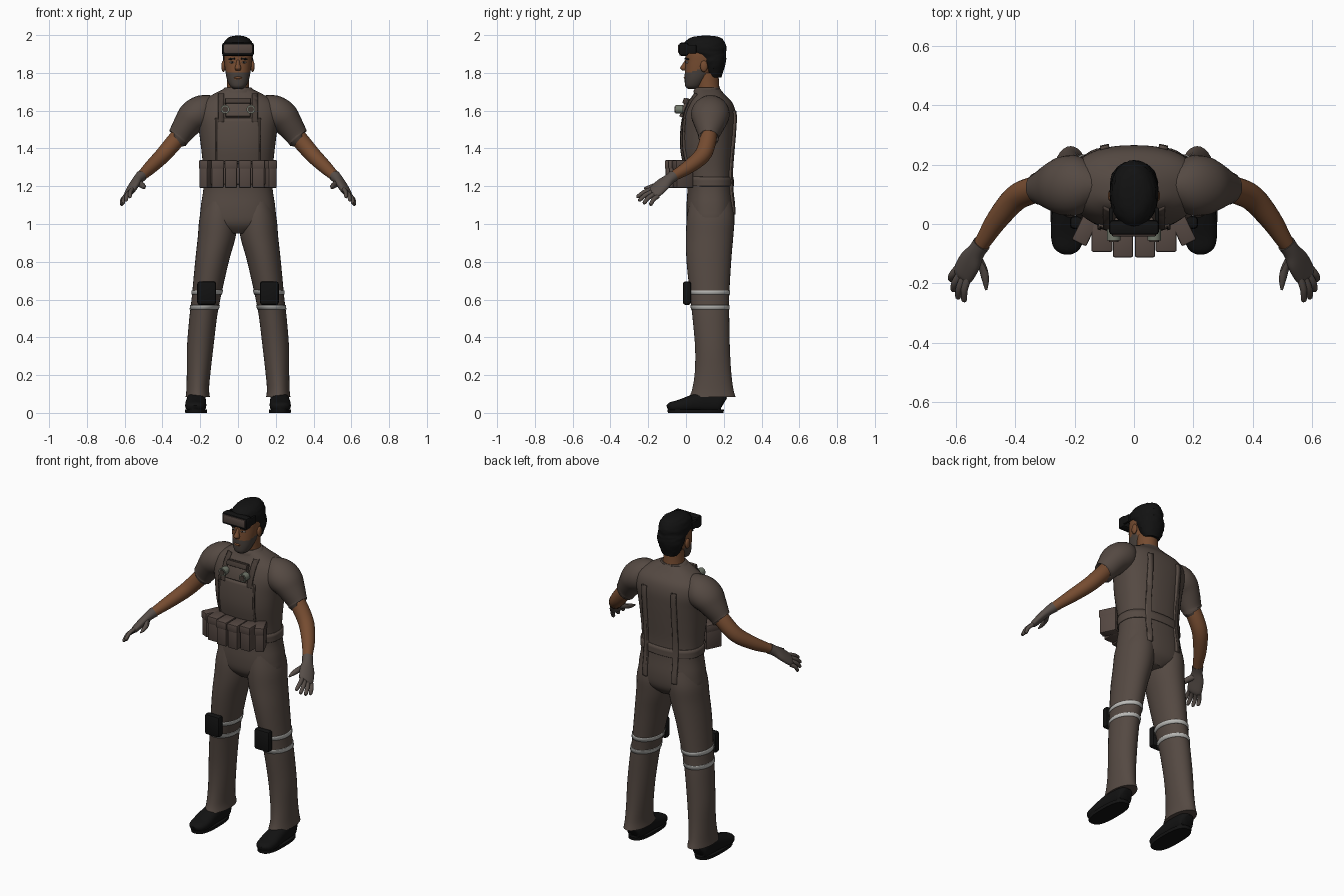
import bpy, bmesh, math, random
from mathutils import Vector, Matrix

random.seed(4)
if "Cube" in bpy.data.objects:
    bpy.data.objects.remove(bpy.data.objects["Cube"])
parts = []


def material(name, *rgb):
    m = bpy.data.materials.new(name)
    m.use_nodes = True
    m.diffuse_color = (*rgb, 1)
    b = m.node_tree.nodes["Principled BSDF"]
    b.inputs["Base Color"].default_value = (*rgb, 1)
    b.inputs["Roughness"].default_value = 0.9
    return m


CLOTH = material("brown cloth", .09, .067, .055)
SEAM = material("dark brown webbing", .06, .044, .036)
POUCH = material("pouch brown", .09, .064, .054)
SKIN = material("skin", .18, .072, .03)
STUBBLE = material("grey stubble", .065, .052, .044)
GLOVE = material("glove grey brown", .095, .076, .066)
BLACK = material("black", .006, .006, .006)
SILVER = material("reflective silver", .5, .5, .48)
LAMP = material("lamp grey green", .17, .19, .15)
EYE = material("eye white", .35, .32, .29)


def finish(name, bm, mat):
    bmesh.ops.recalc_face_normals(bm, faces=bm.faces)
    me = bpy.data.meshes.new(name)
    bm.to_mesh(me)
    bm.free()
    me.materials.append(mat)
    ob = bpy.data.objects.new(name, me)
    bpy.context.collection.objects.link(ob)
    parts.append(ob)
    return ob


def smooth_path(pts, steps):
    """Catmull-Rom through rows of any length."""
    out = []
    for i in range(len(pts) - 1):
        p = [pts[max(0, min(len(pts) - 1, i + k))] for k in (-1, 0, 1, 2)]
        for s in range(steps):
            t = s / steps
            out.append([b + .5 * t * (c - a + t * (2*a - 5*b + 4*c - d + t * (3*(b - c) + d - a)))
                        for a, b, c, d in zip(*p)])
    return out + [list(pts[-1])]


def tube(name, pts, mat, side=1, ref=(1, 0, 0), level=False, sides=24, power=1,
         steps=4, grow=0, cuts=None, rough=0):
    """Loft rows of (x, y, z, half width, half depth); cuts leave a thin shell."""
    rows = smooth_path(pts, steps)
    pos = [Vector((r[0] * side, r[1], r[2])) for r in rows]
    bm = bmesh.new()
    rings = []
    for i, r in enumerate(rows):
        t = pos[min(i + 1, len(pos) - 1)] - pos[max(i - 1, 0)]
        t = Vector((0, 0, 1)) if level else t.normalized()
        u = Vector((ref[0] * side, ref[1], ref[2]))
        u = (u - t * u.dot(t)).normalized()
        v = t.cross(u)
        ring = []
        for k in range(sides):
            a = 2 * math.pi * k / sides
            c, s = math.cos(a), math.sin(a)
            c, s = (math.copysign(abs(q) ** power, q) for q in (c, s))
            g = grow + random.uniform(-rough, rough)
            ring.append(bm.verts.new(pos[i] + u * c * (max(r[3], .002) + g)
                                     + v * s * (max(r[4], .002) + g)))
        rings.append(ring)
    for lo, hi in zip(rings, rings[1:]):
        for k in range(sides):
            n = (k + 1) % sides
            bm.faces.new((lo[k], lo[n], hi[n], hi[k]))
    if not cuts:
        bm.faces.new(rings[0][::-1])
        bm.faces.new(rings[-1])
    for axis, low, high in cuts or ():
        for sign, val in ((-1, low), (1, high)):
            no = Vector([sign if j == axis else 0 for j in range(3)])
            co = Vector([val if j == axis else 0 for j in range(3)])
            bmesh.ops.bisect_plane(bm, geom=bm.verts[:] + bm.edges[:] + bm.faces[:],
                                   plane_co=co, plane_no=no, clear_outer=True)
    ob = finish(name, bm, mat)
    if cuts:
        mod = ob.modifiers.new("thickness", 'SOLIDIFY')
        mod.thickness = grow + .004
        mod.offset = -1
    return ob


def box(name, loc, size, mat, bevel=.006, rot=(0, 0, 0)):
    bm = bmesh.new()
    bmesh.ops.create_cube(bm, size=1)
    bmesh.ops.scale(bm, vec=size, verts=bm.verts)
    bmesh.ops.bevel(bm, geom=bm.edges[:], offset=bevel, segments=2, affect='EDGES', profile=.5)
    ob = finish(name, bm, mat)
    ob.location, ob.rotation_euler = loc, rot
    return ob


def ball(name, loc, size, mat):
    bm = bmesh.new()
    bmesh.ops.create_uvsphere(bm, u_segments=16, v_segments=10, radius=1)
    bmesh.ops.scale(bm, vec=size, verts=bm.verts)
    bmesh.ops.translate(bm, vec=loc, verts=bm.verts)
    return finish(name, bm, mat)


def disc(name, loc, radius, depth, mat):
    bm = bmesh.new()
    bmesh.ops.create_cone(bm, cap_ends=True, segments=20, radius1=radius, radius2=radius, depth=depth)
    bmesh.ops.rotate(bm, matrix=Matrix.Rotation(math.pi / 2, 3, 'X'), verts=bm.verts)
    bmesh.ops.translate(bm, vec=loc, verts=bm.verts)
    return finish(name, bm, mat)


# Torso, with bib, belt and straps cut from slightly larger copies
TORSO = [(0, .13, .95, .06, .08), (0, .13, 1.0, .19, .12), (0, .13, 1.08, .198, .128),
         (0, .128, 1.18, .184, .121), (0, .122, 1.28, .183, .125), (0, .116, 1.4, .195, .14),
         (0, .12, 1.5, .208, .143), (0, .127, 1.58, .222, .137), (0, .13, 1.64, .2, .117),
         (0, .122, 1.685, .135, .083), (0, .115, 1.715, .075, .066)]
body = dict(level=True, sides=48, power=.85)
tube("torso", TORSO, CLOTH, **body)
tube("bib", TORSO, CLOTH, grow=.007, cuts=[(0, -.12, .12), (1, -1, .1), (2, 1.33, 1.56)], **body)
tube("belt", TORSO, CLOTH, grow=.006, cuts=[(2, 1.2, 1.25)], **body)
tube("collar", [(0, .11, 1.695, .092, .072), (0, .112, 1.71, .084, .07),
                (0, .115, 1.722, .07, .064)], CLOTH, level=True)
LEG = [(.213, .14, .085, .064, .122), (.213, .142, .13, .06, .108), (.208, .143, .22, .063, .096),
       (.2, .14, .35, .07, .092), (.185, .132, .5, .073, .097), (.17, .126, .6, .076, .102),
       (.138, .121, .8, .089, .118), (.113, .125, .93, .1, .125), (.104, .13, 1.03, .1, .126),
       (.1, .13, 1.12, .08, .11)]

for s, tag in ((1, "left_"), (-1, "right_")):
    def span(a, b):
        return (0, min(a * s, b * s), max(a * s, b * s))

    # Shoulder straps, back straps and bib edging
    tube(tag + "front_strap", TORSO, SEAM, grow=.01, cuts=[span(.075, .105), (1, -1, .12), (2, 1.54, 1.69)], **body)
    tube(tag + "back_strap", TORSO, CLOTH, grow=.011, cuts=[span(.085, .115), (1, .12, 1), (2, 1.05, 1.6)], **body)
    tube(tag + "bib_edge", TORSO, SEAM, grow=.012, cuts=[span(.113, .122), (1, -1, .12), (2, 1.33, 1.56)], **body)

    # Legs with reflective bands and knee pads
    tube(tag + "trouser_leg", LEG, CLOTH, s, level=True, sides=32)
    for i, z in enumerate((.548, .627)):
        tube(f"{tag}reflective_band_{i + 1}", LEG, SILVER, s, level=True, sides=32, grow=.004,
             cuts=[(2, z, z + .022)])
    box(tag + "knee_pad", (s * .166, .005, .634), (.1, .044, .125), BLACK, .014)

    # Shoes
    tube(tag + "shoe", [(.22, .2, .05, .025, .03), (.22, .185, .055, .046, .05), (.22, .12, .06, .05, .058),
                        (.222, .05, .053, .053, .048), (.224, -.03, .038, .056, .033),
                        (.226, -.08, .032, .045, .025), (.227, -.098, .027, .02, .014)],
         BLACK, s, power=.8, sides=20)
    tube(tag + "sole", [(.222, .051, 0, .057, .147), (.222, .051, .018, .059, .15)], BLACK, s,
         level=True, power=.75, steps=1, sides=28)

    # Sleeves, arms and gloves
    tube(tag + "sleeve", [(.12, .13, 1.605, .06, .075), (.185, .13, 1.595, .098, .088),
                          (.235, .128, 1.566, .1, .087), (.272, .125, 1.523, .082, .073),
                          (.312, .12, 1.466, .055, .06), (.318, .119, 1.458, .055, .06),
                          (.319, .119, 1.457, .045, .05)], CLOTH, s, ref=(0, 1, 0))
    tube(tag + "arm", [(.29, .122, 1.49, .044, .046), (.345, .112, 1.425, .045, .045),
                       (.4, .085, 1.362, .044, .042), (.46, .015, 1.303, .037, .036),
                       (.505, -.055, 1.26, .028, .028), (.53, -.092, 1.235, .024, .024)],
         SKIN, s, ref=(0, 1, 0))
    across = (.65, .4, -.55)
    tube(tag + "glove_palm", [(.512, -.066, 1.254, .031, .03), (.53, -.092, 1.235, .031, .026),
                              (.55, -.125, 1.207, .043, .023), (.573, -.165, 1.17, .043, .019),
                              (.58, -.18, 1.16, .034, .012)], GLOVE, s, ref=across)
    for finger, base, tip in (("index", (.555, -.172, 1.187), (.573, -.262, 1.142)),
                              ("middle", (.569, -.172, 1.173), (.594, -.252, 1.123)),
                              ("ring", (.583, -.165, 1.16), (.61, -.226, 1.108)),
                              ("little", (.594, -.15, 1.147), (.618, -.19, 1.1))):
        b, t = Vector(base), Vector(tip)
        mid = b.lerp(t, .5) + Vector((.006, -.002, .006))
        tube(tag + finger + "_finger", [(*b, .013, .012), (*mid, .012, .011), (*b.lerp(t, .92), .01, .009),
                                        (*t, .003, .003)], GLOVE, s, ref=across, sides=10)
    tube(tag + "thumb", [(.535, -.105, 1.222, .018, .016), (.51, -.145, 1.207, .016, .014),
                         (.5, -.185, 1.197, .013, .012), (.497, -.222, 1.189, .004, .004)],
         GLOVE, s, ref=across, sides=10)

    # Belt pouches, from the middle outwards
    for i, (x, y, w, turn) in enumerate(((.037, -.058, .064, 0), (.108, -.04, .066, 0), (.163, -.015, .05, .45))):
        box(f"{tag}pouch_{i + 1}", (s * x, y, 1.263), (w, .1, .145), POUCH, .007, (0, 0, turn * s))
        box(f"{tag}pouch_flap_{i + 1}", (s * x, y - .002, 1.315), (w + .004, .104, .045), POUCH, .006, (0, 0, turn * s))

    # Chest lamps
    disc(tag + "lamp_body", (s * .068, -.036, 1.607), .023, .04, LAMP)
    disc(tag + "lamp_lens", (s * .068, -.057, 1.607), .016, .006, SEAM)

    # Facial features on each side
    ball(tag + "ear", (s * .077, .095, 1.835), (.011, .02, .03), SKIN)
    ball(tag + "eye", (s * .03, .008, 1.856), (.014, .011, .006), EYE)
    ball(tag + "iris", (s * .03, .0, 1.856), (.005, .005, .005), BLACK)
    box(tag + "eyebrow", (s * .033, .004, 1.874), (.036, .016, .009), BLACK, .003, (0, s * .12, s * .35))

# Chest panel and buckle gap cover
box("chest_pocket", (0, -.006, 1.615), (.13, .024, .105), CLOTH, .005, (-.35, 0, 0))
box("chest_pocket_flap", (0, -.003, 1.65), (.135, .026, .03), SEAM, .004, (-.35, 0, 0))
box("pouch_backing", (0, -.015, 1.265), (.3, .04, .11), POUCH)

# Neck and head, with stubble set on the jaw faces
tube("neck", [(0, .125, 1.66, .068, .064), (0, .117, 1.72, .059, .06), (0, .11, 1.8, .057, .062)], SKIN, level=True)
head = tube("head", [(0, .035, 1.715, .022, .024), (0, .04, 1.73, .042, .044), (0, .053, 1.765, .058, .06),
                     (0, .071, 1.81, .067, .077), (0, .084, 1.86, .073, .087), (0, .093, 1.91, .074, .093),
                     (0, .1, 1.96, .058, .072), (0, .1, 1.985, .015, .02)],
            SKIN, level=True, sides=40, power=.92, steps=6)
head.data.materials.append(STUBBLE)
for f in head.data.polygons:
    c = f.center
    mouth = abs(c.x) < .02 and 1.765 < c.z < 1.782
    if c.z < 1.8 + max(0, c.y - .02) * .35 and c.y < .1 and not mouth:
        f.material_index = 1
tube("nose", [(0, .006, 1.868, .009, .01), (0, -.006, 1.845, .011, .014), (0, -.013, 1.825, .017, .018),
              (0, -.006, 1.812, .012, .012)], SKIN, level=True, sides=12)
ball("lips", (0, -.002, 1.774), (.021, .01, .007), SKIN)

# Hair, rough at the surface
tube("hair", [(0, .152, 1.775, .045, .035), (0, .148, 1.8, .06, .047), (0, .143, 1.85, .077, .067),
              (0, .132, 1.885, .08, .08), (0, .106, 1.91, .081, .106), (0, .1, 1.94, .08, .114),
              (0, .1, 1.97, .068, .1), (0, .106, 1.99, .045, .07), (0, .106, 1.997, .012, .02)],
     BLACK, level=True, sides=32, rough=.0025)

# Goggles pushed up on the forehead
box("goggle_frame", (0, -.012, 1.925), (.168, .05, .07), BLACK, .012)
box("goggle_lens", (0, -.037, 1.928), (.148, .009, .046), POUCH, .004)
for s, tag in ((1, "left_"), (-1, "right_")):
    box(tag + "goggle_side", (s * .077, .025, 1.925), (.014, .06, .045), BLACK, .004)

# Smooth shading that keeps hard edges
bpy.ops.object.select_all(action='DESELECT')
for ob in parts:
    ob.select_set(True)
bpy.context.view_layer.objects.active = parts[0]
bpy.ops.object.shade_smooth_by_angle(angle=math.radians(40))
